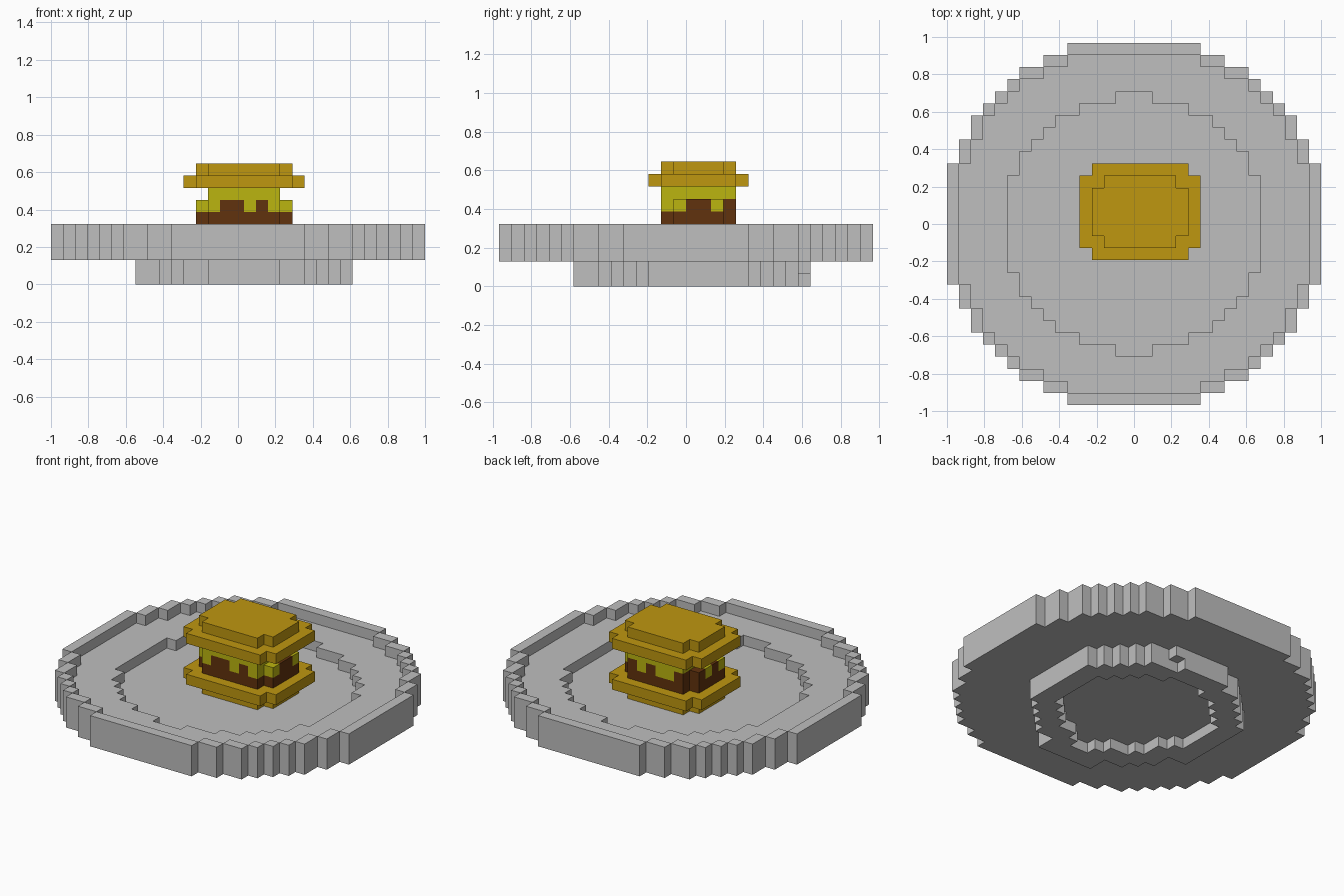
import bpy

cube = bpy.data.objects.get("Cube")
if cube:
    bpy.data.objects.remove(cube, do_unlink=True)

S = 2 / 31  # size of one block


def material(name, color):
    m = bpy.data.materials.new(name)
    m.use_nodes = True
    m.diffuse_color = (*color, 1)
    bsdf = next(n for n in m.node_tree.nodes if n.type == 'BSDF_PRINCIPLED')
    bsdf.inputs["Base Color"].default_value = (*color, 1)
    bsdf.inputs["Roughness"].default_value = 0.8
    return m


grey = material("plate_grey", (0.52, 0.52, 0.52))
bun = material("bun_gold", (0.52, 0.31, 0.005))
yellow = material("cheese_yellow", (0.50, 0.46, 0.005))
brown = material("patty_brown", (0.12, 0.032, 0.004))

# Outward direction and counter-clockwise corners of each block side
SIDES = {
    (1, 0, 0): ((1, 0, 0), (1, 1, 0), (1, 1, 1), (1, 0, 1)),
    (-1, 0, 0): ((0, 0, 0), (0, 0, 1), (0, 1, 1), (0, 1, 0)),
    (0, 1, 0): ((0, 1, 0), (0, 1, 1), (1, 1, 1), (1, 1, 0)),
    (0, -1, 0): ((0, 0, 0), (1, 0, 0), (1, 0, 1), (0, 0, 1)),
    (0, 0, 1): ((0, 0, 1), (1, 0, 1), (1, 1, 1), (0, 1, 1)),
    (0, 0, -1): ((0, 0, 0), (0, 1, 0), (1, 1, 0), (1, 0, 0)),
}


def build(name, layers, mat):
    """Make one closed blocky mesh from {level: set of (i, j) cells}."""
    cells = {(i, j, k) for k, layer in layers.items() for i, j in layer}
    verts, faces = {}, []
    for c in sorted(cells):
        for d, corners in SIDES.items():
            if tuple(a + b for a, b in zip(c, d)) in cells:
                continue
            keys = [tuple(a + b for a, b in zip(c, q)) for q in corners]
            faces.append([verts.setdefault(q, len(verts)) for q in keys])
    points = [((x - 0.5) * S, y * S, z * S) for x, y, z in verts]
    mesh = bpy.data.meshes.new(name)
    mesh.from_pydata(points, [], faces)
    mesh.materials.append(mat)
    obj = bpy.data.objects.new(name, mesh)
    bpy.context.collection.objects.link(obj)
    return obj


def disc(half_widths):
    """Stepped disc mirrored in x and y from half widths per row."""
    return {(i, j) for k, n in enumerate(half_widths)
            for j in (k, -k - 1) for i in range(-n, n + 1)}


def erode(cells, diagonal=False):
    near = [(a, b) for a in (-1, 0, 1) for b in (-1, 0, 1)
            if diagonal or a * b == 0]
    return {(i, j) for i, j in cells
            if all((i + a, j + b) in cells for a, b in near)}


def block(i0, i1, j0, j1, cut=True):
    """Rectangle of cells, with its corner cells removed if cut."""
    return {(i, j) for i in range(i0, i1 + 1) for j in range(j0, j1 + 1)
            if not (cut and i in (i0, i1) and j in (j0, j1))}


# Plate: flat underside, raised rim and a sunken centre
outer = disc([15] * 5 + [14, 14, 13, 13, 12, 11, 10, 9, 7, 5])
well = disc([10] * 4 + [9, 9, 8, 7, 6, 4, 1])
build("plate", {2: outer, 3: outer - well, 4: outer - erode(outer)}, grey)

# Foot: slightly off-centre stepped ring under the plate
spans = {-9: (-2, 3), -8: (-2, 3), -7: (-4, 5), -6: (-5, 6), -5: (-6, 7),
         -4: (-6, 8), 5: (-7, 8), 6: (-6, 7), 7: (-5, 6), 8: (-4, 5), 9: (-2, 3)}
spans.update({j: (-8, 9) for j in range(-3, 5)})
foot = {(i, j) for j, (a, b) in spans.items() for i in range(a, b + 1)}
hollow = erode(erode(foot), diagonal=True)
build("plate_foot", {0: foot - hollow - {(3, 9)}, 1: foot}, grey)

# Buns: wide and narrow layers, mirrored above and below the filling
wide, narrow = block(-4, 5, -3, 4), block(-3, 4, -2, 3)
build("bottom_bun", {3: narrow, 4: wide}, bun)
build("top_bun", {8: wide, 9: narrow}, bun)

# Cheese slice with drips over the edge of the patty
drips = {(-2, -2), (1, -2), (3, -2), (4, -1), (4, 2),
         (2, 3), (0, 3), (-1, 3), (-3, 1), (-3, -1)}
build("cheese", {6: drips, 7: block(-2, 3, -2, 3, cut=False)}, yellow)

# Patty fills the space between the drips
build("patty", {5: narrow, 6: narrow - drips}, brown)
